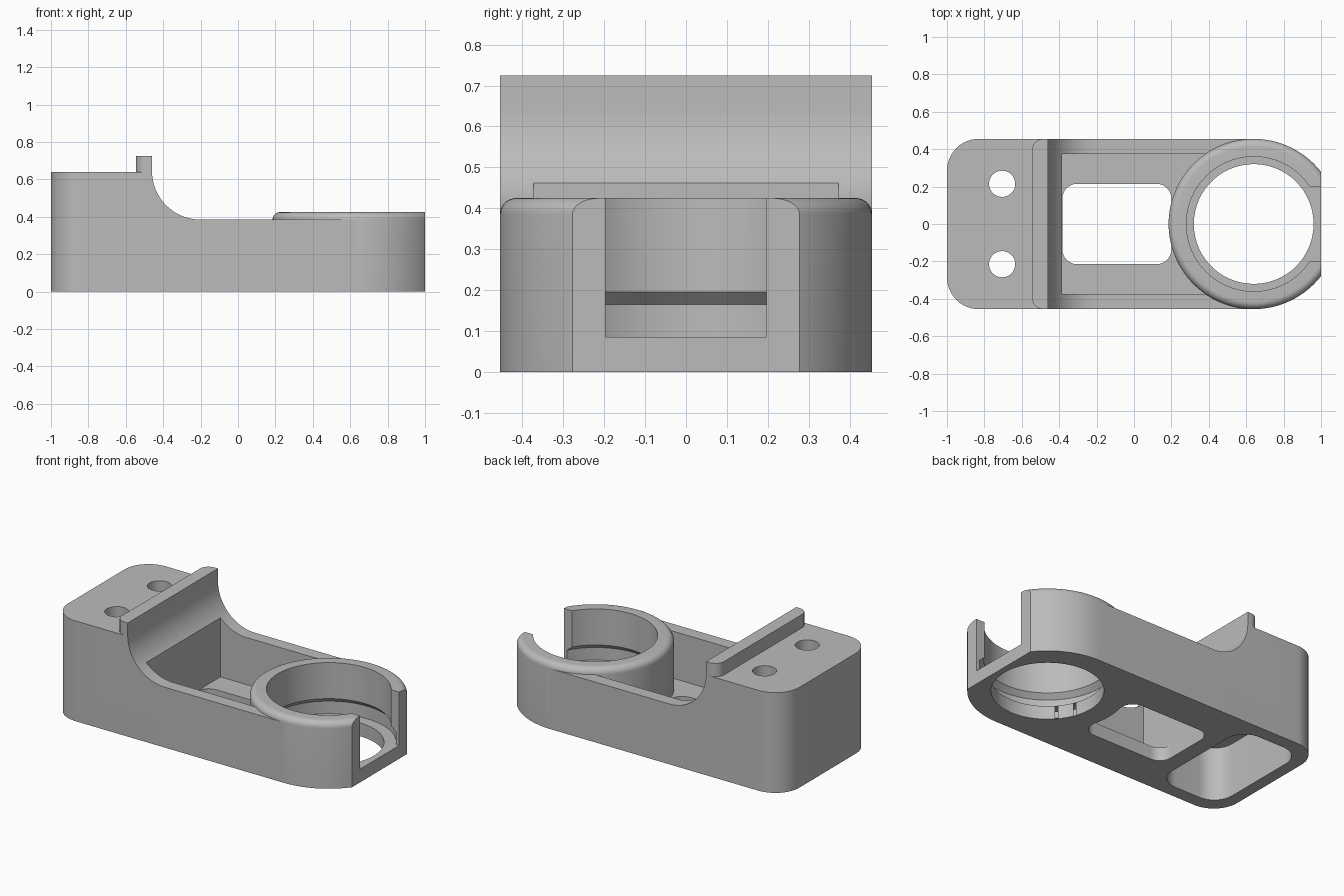
import bpy, bmesh, math
from mathutils import Vector, Matrix

cube = bpy.data.objects.get("Cube")
if cube:
    bpy.data.objects.remove(cube, do_unlink=True)

grey = bpy.data.materials.new("plain grey")
grey.use_nodes = True
COLOUR = (0.5, 0.5, 0.5, 1)
grey.diffuse_color = COLOUR
grey.node_tree.nodes["Principled BSDF"].inputs["Base Color"].default_value = COLOUR

HALF = 0.455          # half width of the body and radius of the cup
CUP_X = 0.64          # centre of the cup
FLOOR = 0.085         # floor thickness
LEDGE = 0.385         # height of the low side walls


def make(name, bm):
    bmesh.ops.recalc_face_normals(bm, faces=bm.faces)
    mesh = bpy.data.meshes.new(name)
    bm.to_mesh(mesh)
    bm.free()
    mesh.materials.append(grey)
    obj = bpy.data.objects.new(name, mesh)
    bpy.context.scene.collection.objects.link(obj)
    return obj


def extrude(name, points, vector):
    bm = bmesh.new()
    face = bm.faces.new([bm.verts.new(p) for p in points])
    side = bmesh.ops.extrude_face_region(bm, geom=[face])["geom"]
    verts = [g for g in side if isinstance(g, bmesh.types.BMVert)]
    bmesh.ops.translate(bm, verts=verts, vec=vector)
    return make(name, bm)


def arc(cx, cy, r, start, end, steps):
    angles = [math.radians(start + (end - start) * i / steps) for i in range(steps + 1)]
    return [(cx + r * math.cos(a), cy + r * math.sin(a)) for a in angles]


def block(name, x0, x1, half_y, z0, z1, left_r=0, right_r=0):
    """Upright prism with optional rounded left and right corners."""
    plan = []
    for x, r, s, a in ((x1, right_r, 1, 0), (x0, left_r, 1, 90),
                       (x0, left_r, -1, 180), (x1, right_r, -1, 270)):
        cx = x - r if x == x1 else x + r
        plan += arc(cx, s * (half_y - r), r, a, a + 90, 12) if r else [(x, s * half_y)]
    return extrude(name, [(x, y, z0) for x, y in plan], (0, 0, z1 - z0))


def lathe(name, profile, x, y=0, steps=128):
    """Solid of revolution from a profile running from axis to axis."""
    bm = bmesh.new()
    verts = [bm.verts.new((r, 0, z)) for r, z in profile]
    edges = [bm.edges.new(pair) for pair in zip(verts, verts[1:])]
    bmesh.ops.spin(bm, geom=verts + edges, axis=(0, 0, 1), cent=(0, 0, 0),
                   angle=math.tau, steps=steps, use_duplicate=False)
    bmesh.ops.remove_doubles(bm, verts=bm.verts, dist=0.00001)
    bmesh.ops.translate(bm, verts=bm.verts, vec=(x, y, 0))
    return make(name, bm)


def combine(target, tool, operation):
    mod = target.modifiers.new(tool.name, 'BOOLEAN')
    mod.operation, mod.solver, mod.object = operation, 'EXACT', tool
    graph = bpy.context.evaluated_depsgraph_get()
    mesh = bpy.data.meshes.new_from_object(target.evaluated_get(graph))
    target.modifiers.clear()
    target.data = mesh
    bpy.data.objects.remove(tool, do_unlink=True)


# Body: side profile with a concave sweep, trimmed to a rounded plan
sweep = arc(-0.2, 0.645, 0.26, 180, 270, 24)
side = [(-1.2, 0), (CUP_X, 0), (CUP_X, LEDGE)] + sweep[::-1] + [(-0.46, 0.64), (-1.2, 0.64)]
side.remove(sweep[0])
body = extrude("bracket_body", [(x, -0.6, z) for x, z in side], (0, 1.2, 0))
combine(body, block("plan_trim", -1, 2, HALF, -1, 2, left_r=0.17), 'INTERSECT')

# Raised lip across the top of the sweep
combine(body, block("lip", -0.545, -0.46, HALF, 0.5, 0.725, left_r=0.06), 'UNION')

# Open tray between block and cup, with a window through its floor
combine(body, block("tray", -0.385, 0.6, 0.373, FLOOR, 2), 'DIFFERENCE')
combine(body, block("floor_window", -0.383, 0.2, 0.215, -1, 0.2, 0.08, 0.08), 'DIFFERENCE')

# Round cup with a filleted rim
rim = arc(HALF - 0.04, LEDGE, 0.04, 0, 90, 8)
combine(body, lathe("cup", [(0, 0), (HALF, 0)] + rim + [(0, 0.425)], CUP_X), 'UNION')

# Stepped bore: through hole, undercut groove, main bore
bore = [(0, -0.5), (0.32, -0.5), (0.32, FLOOR), (0.39, FLOOR), (0.39, 0.165),
        (0.36, 0.195), (0.36, 1), (0, 1)]
combine(body, lathe("bore", bore, CUP_X), 'DIFFERENCE')

# Flat end and entry slot of the cup
combine(body, block("end_trim", 1, 2, 1, -1, 2), 'DIFFERENCE')
combine(body, block("slot", CUP_X, 2, 0.197, FLOOR, 2), 'DIFFERENCE')

# Hollow under the tall block and two screw holes above it
combine(body, block("hollow", -0.925, -0.485, 0.37, -1, 0.34, 0.13, 0.13), 'DIFFERENCE')
for y in (-0.215, 0.215):
    hole = [(0, 0.1), (0.07, 0.1), (0.07, 1), (0, 1)]
    combine(body, lathe("screw_hole", hole, -0.705, y, 48), 'DIFFERENCE')

# Smooth curved faces, keep edges sharp
bpy.ops.object.select_all(action='DESELECT')
body.select_set(True)
bpy.context.view_layer.objects.active = body
bpy.ops.object.shade_smooth_by_angle(angle=math.radians(30))
